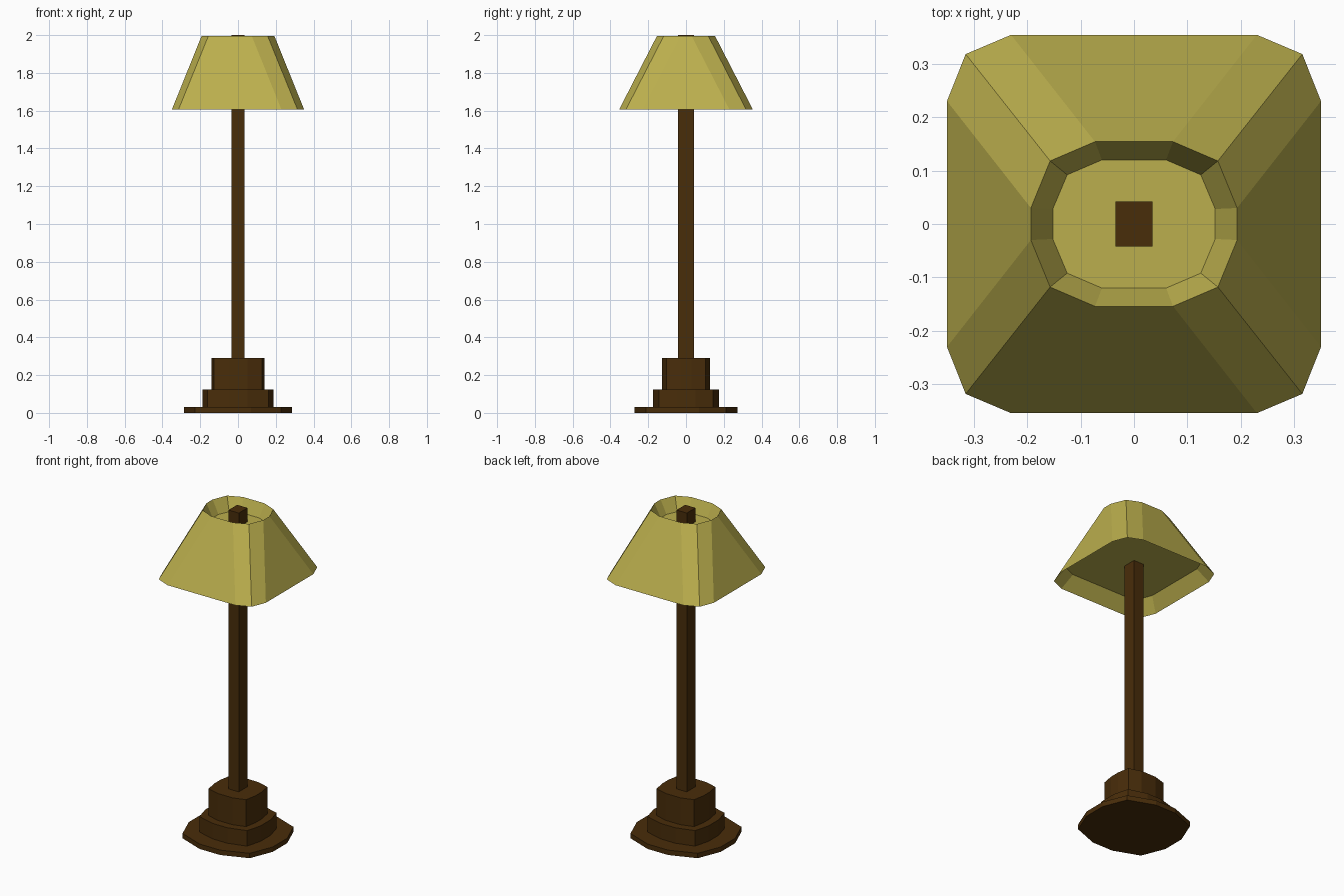
import bpy
import bmesh

cube = bpy.data.objects.get("Cube")
if cube:
    bpy.data.objects.remove(cube, do_unlink=True)


def make_material(name, color):
    mat = bpy.data.materials.new(name)
    mat.use_nodes = True
    mat.diffuse_color = color
    mat.node_tree.nodes["Principled BSDF"].inputs["Base Color"].default_value = color
    return mat


wood = make_material("dark brown wood", (0.066, 0.026, 0.003, 1))
fabric = make_material("olive yellow fabric", (0.5, 0.43, 0.075, 1))


def outline(front, corner, side):
    """Twelve-sided outline mirrored from one quadrant, anticlockwise."""
    quarter = [side, corner, front]
    half = quarter + [(-x, y) for x, y in reversed(quarter)]
    return half + [(-x, -y) for x, y in half]


def loft(name, sections, mat):
    """Join (height, outline) sections with flat faces and cap both ends."""
    bm = bmesh.new()
    rings = [[bm.verts.new((x, y, z)) for x, y in pts] for z, pts in sections]
    for low, high in zip(rings, rings[1:]):
        for i in range(len(low)):
            j = (i + 1) % len(low)
            bm.faces.new((low[i], low[j], high[j], high[i]))
    bm.faces.new(rings[0][::-1])
    bm.faces.new(rings[-1])
    bmesh.ops.recalc_face_normals(bm, faces=bm.faces)
    mesh = bpy.data.meshes.new(name)
    bm.to_mesh(mesh)
    bm.free()
    mesh.materials.append(mat)
    obj = bpy.data.objects.new(name, mesh)
    bpy.context.collection.objects.link(obj)
    return obj


# Stepped base
tiers = [
    ("base_plate", 0, 0.03, outline((0.07, 0.272), (0.228, 0.212), (0.285, 0.07))),
    ("base_middle", 0.03, 0.125, outline((0.05, 0.175), (0.162, 0.143), (0.187, 0.05))),
    ("base_top", 0.125, 0.29, outline((0.05, 0.126), (0.127, 0.103), (0.14, 0.03))),
]
for name, low, high, pts in tiers:
    loft(name, [(low, pts), (high, pts)], wood)

# Square pole
pole = [(0.035, 0.042), (-0.035, 0.042), (-0.035, -0.042), (0.035, -0.042)]
loft("pole", [(0.29, pole), (2.0, pole)], wood)

# Shade: recessed underside, sloping outside, sunken top
rim_low = outline((0.23, 0.354), (0.315, 0.318), (0.35, 0.23))
rim_high = outline((0.073, 0.154), (0.157, 0.118), (0.193, 0.03))
well = outline((0.06, 0.12), (0.125, 0.092), (0.152, 0.028))
ceiling = [(x * 0.84, y * 0.84) for x, y in rim_low]
loft("lamp_shade", [(1.685, ceiling), (1.606, rim_low), (1.995, rim_high), (1.915, well)], fabric)
